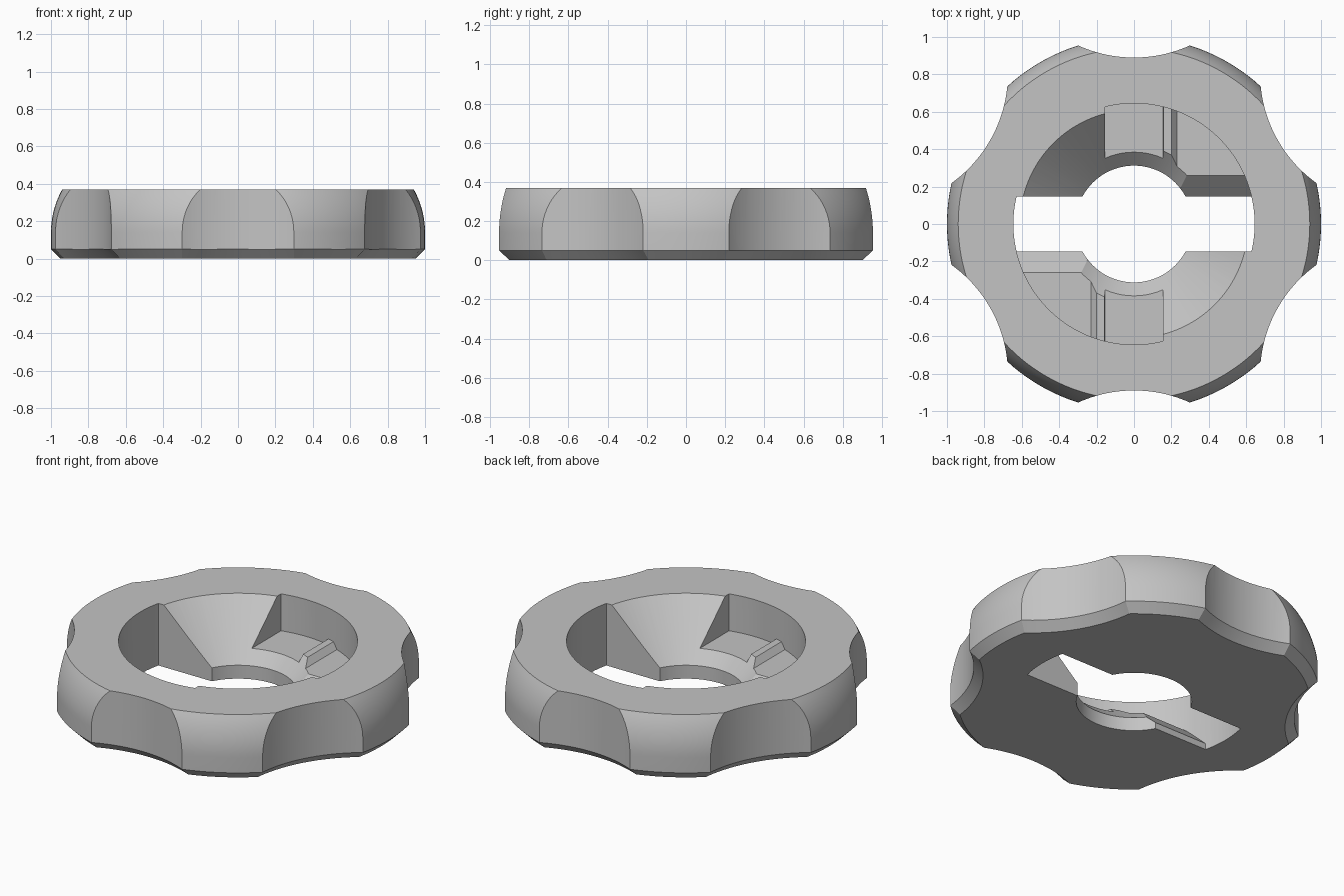
import bpy, bmesh
from math import pi, sin, cos, radians, sqrt
from mathutils import Matrix, Vector

if "Cube" in bpy.data.objects:
    bpy.data.objects.remove(bpy.data.objects["Cube"], do_unlink=True)

H = 0.37          # knob height
BORE = 0.645      # radius of the socket
HOLE = 0.312      # radius of the central hole
FLOOR = 0.15      # height of the locking ledge


def add_object(name, bm):
    bmesh.ops.recalc_face_normals(bm, faces=bm.faces)
    mesh = bpy.data.meshes.new(name)
    bm.to_mesh(mesh)
    bm.free()
    obj = bpy.data.objects.new(name, mesh)
    bpy.context.collection.objects.link(obj)
    return obj


def lathe(name, profile, steps=144):
    """Spin (radius, z) points, which start and end on the axis, into a solid."""
    bm = bmesh.new()
    verts = [bm.verts.new((r, 0, z)) for r, z in profile]
    edges = [bm.edges.new(pair) for pair in zip(verts, verts[1:])]
    bmesh.ops.spin(bm, geom=verts + edges, cent=(0, 0, 0), axis=(0, 0, 1),
                   angle=2 * pi, steps=steps)
    bmesh.ops.remove_doubles(bm, verts=bm.verts, dist=1e-5)
    return add_object(name, bm)


def prism(name, outline, along, start, end):
    """Extrude an outline of (side, z) points along the x or y axis."""
    bm = bmesh.new()
    place = (lambda s, z: (start, s, z)) if along == "x" else (lambda s, z: (s, start, z))
    face = bm.faces.new([bm.verts.new(place(s, z)) for s, z in outline])
    moved = bmesh.ops.extrude_face_region(bm, geom=[face])["geom"]
    step = Vector((end - start, 0, 0) if along == "x" else (0, end - start, 0))
    bmesh.ops.translate(bm, vec=step,
                        verts=[g for g in moved if isinstance(g, bmesh.types.BMVert)])
    bmesh.ops.remove_doubles(bm, verts=bm.verts, dist=1e-6)
    # Close the starting end if the extrusion left it open
    rim = [e for e in bm.edges if e.is_boundary]
    if rim:
        bmesh.ops.holes_fill(bm, edges=rim, sides=0)
    return add_object(name, bm)


def combine(target, other, operation="DIFFERENCE"):
    """Apply a boolean and throw the helper away."""
    mod = target.modifiers.new("boolean", "BOOLEAN")
    mod.operation = operation
    mod.solver = "EXACT"
    mod.object = other
    bpy.context.view_layer.objects.active = target
    bpy.ops.object.modifier_apply(modifier=mod.name)
    bpy.data.objects.remove(other, do_unlink=True)


# Domed body with a chamfered foot
curve_r, curve_z = 0.47, 0.14
dome = [(1 - curve_r + sqrt(curve_r ** 2 - (t * (H - curve_z)) ** 2),
         curve_z + t * (H - curve_z)) for t in [i / 10 for i in range(11)]]
knob = lathe("knob_body", [(0, 0), (0.95, 0), (1, 0.05)] + dome + [(0, H)])

# Six finger scallops, flared at the foot to carry the chamfer around
for i in range(6):
    angle = radians(30 + 60 * i)
    scallop = lathe("scallop", [(0, -0.1), (0.875, -0.1), (0.725, 0.05), (0.725, 1), (0, 1)], 160)
    scallop.data.transform(Matrix.Translation((1.615 * cos(angle), 1.615 * sin(angle), 0)))
    combine(knob, scallop)

# Central hole opening into a conical seat
rise = (H - 0.08) / (0.61 - HOLE)
combine(knob, lathe("seat", [(0, -0.1), (HOLE, -0.1), (HOLE, 0.08),
                             (0.8, 0.08 + rise * (0.8 - HOLE)), (0, 1)]))

# Socket: a through slot joined by two opposite ledges with stop ridge and entry ramp
socket = prism("socket", [(-0.147, -0.1), (0.147, -0.1), (0.147, 0.7), (-0.147, 0.7)],
               "x", -0.8, 0.8)
for turn in (0, pi):
    ledge = prism("ledge", [(-0.155, FLOOR), (0.155, FLOOR), (0.157, 0.185), (0.2, 0.185),
                            (0.23, FLOOR), (0.9, FLOOR), (0.9, 0.8), (-0.155, 0.8)],
                  "y", 0.2, 0.9)
    ramp = prism("ramp", [(0.13, 0.02), (0.28, FLOOR + 0.02), (0.28, 0.75), (0.13, 0.75)],
                 "x", 0.19 if turn == 0 else 0.191, 0.85)
    for part in (ledge, ramp):
        part.data.transform(Matrix.Rotation(turn, 4, "Z"))
        combine(socket, part, "UNION")

# Limit the socket to the round bore, then cut it once
combine(socket, lathe("bore_limit", [(0, -0.05), (BORE, -0.05), (BORE, 0.6), (0, 0.6)]),
        "INTERSECT")
combine(knob, socket)

# Plain grey finish
grey = bpy.data.materials.new("plain grey")
grey.use_nodes = True
colour = (0.55, 0.55, 0.55, 1)
grey.diffuse_color = colour
grey.node_tree.nodes["Principled BSDF"].inputs["Base Color"].default_value = colour
knob.data.materials.clear()
knob.data.materials.append(grey)

# Smooth curves, crisp edges
bpy.ops.object.select_all(action="DESELECT")
knob.select_set(True)
bpy.context.view_layer.objects.active = knob
bpy.ops.object.shade_smooth_by_angle(angle=radians(25))
